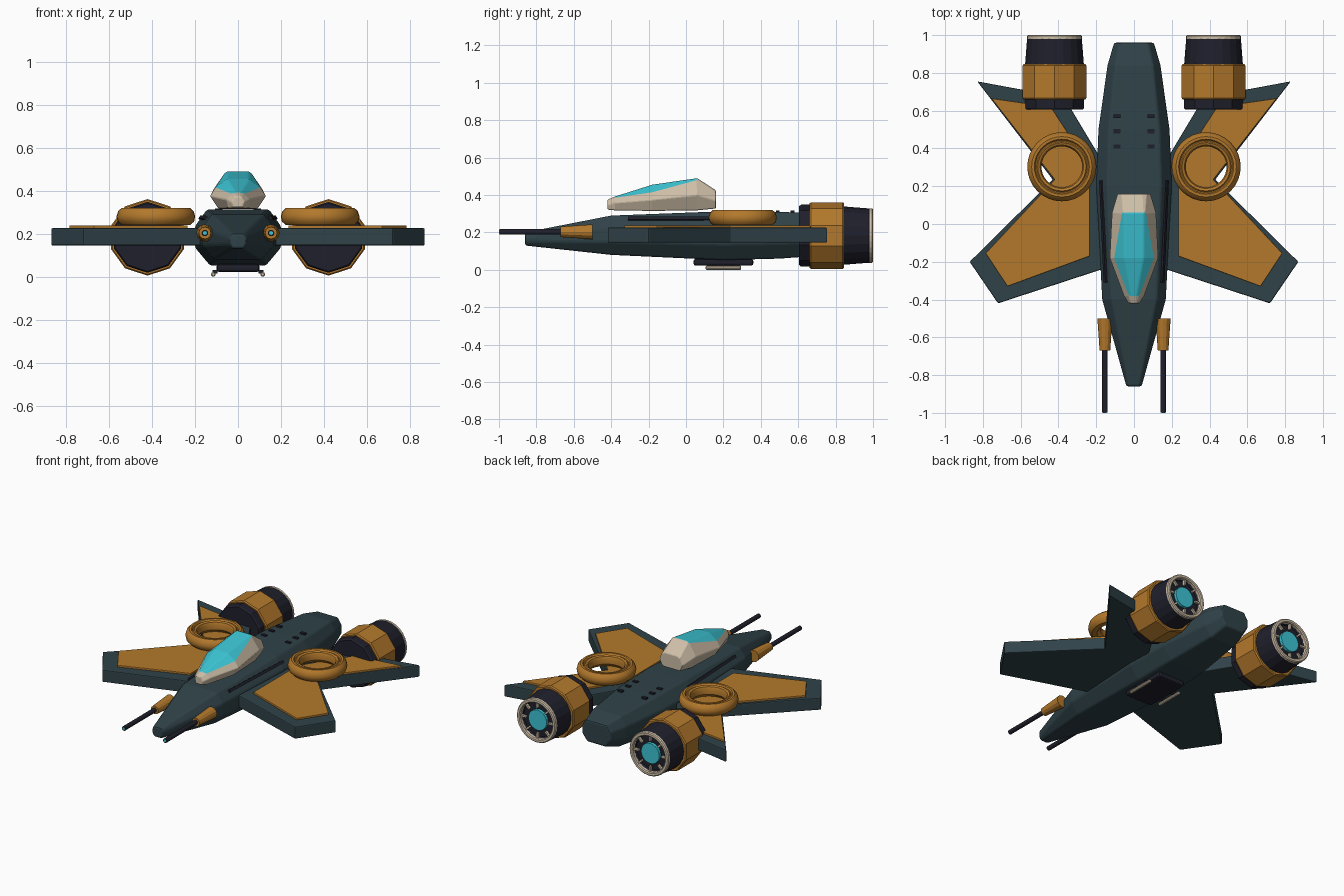
import bpy, bmesh, math
from mathutils import Matrix, Vector

if "Cube" in bpy.data.objects:
    bpy.data.objects.remove(bpy.data.objects["Cube"])


def mat(name, rgb):
    m = bpy.data.materials.new(name)
    m.diffuse_color = (*rgb, 1)
    m.use_nodes = True
    m.node_tree.nodes["Principled BSDF"].inputs["Base Color"].default_value = m.diffuse_color
    return m


TEAL = mat("dark_teal", (0.029, 0.055, 0.066))
ORANGE = mat("orange", (0.45, 0.19, 0.025))
BEIGE = mat("beige", (0.62, 0.52, 0.39))
NAVY = mat("near_black", (0.014, 0.014, 0.025))
CYAN = mat("cyan", (0.045, 0.56, 0.66))


def finish(name, bm, mats, mirror=False, bevel=0, smooth=False):
    """Turn a bmesh into an object, optionally bevelled and mirrored across x."""
    bmesh.ops.recalc_face_normals(bm, faces=bm.faces)
    me = bpy.data.meshes.new(name)
    bm.to_mesh(me)
    bm.free()
    for m in mats:
        me.materials.append(m)
    ob = bpy.data.objects.new(name, me)
    bpy.context.collection.objects.link(ob)
    if bevel:
        b = ob.modifiers.new("bevel", "BEVEL")
        b.width, b.segments, b.limit_method = bevel, 2, "ANGLE"
        b.angle_limit = math.radians(25)
    if mirror:
        m = ob.modifiers.new("mirror", "MIRROR")
        m.use_mirror_merge = False
    if smooth:
        bpy.ops.object.select_all(action="DESELECT")
        ob.select_set(True)
        bpy.context.view_layer.objects.active = ob
        bpy.ops.object.shade_smooth_by_angle(angle=math.radians(35))
    return ob


def loft(stations):
    """Symmetric hull: each station is (y, half section from bottom to top)."""
    bm = bmesh.new()
    rings = []
    for y, half in stations:
        pts = half + [(-x, z) for x, z in reversed(half)]
        rings.append([bm.verts.new((x, y, z)) for x, z in pts])
    n = len(rings[0])
    grid = [[bm.faces.new((a[i], a[(i + 1) % n], b[(i + 1) % n], b[i]))
             for i in range(n)] for a, b in zip(rings, rings[1:])]
    bm.faces.new(rings[0])
    bm.faces.new(rings[-1])
    return bm, grid


def lathe(name, profile, sides, center, axis, m, closed=False, **kw):
    """Revolve (radius, distance) pairs about an axis 'Y' or 'Z'."""
    bm = bmesh.new()
    rings = []
    for r, t in profile:
        ring = []
        for i in range(sides):
            a = 2 * math.pi * i / sides
            u, v = r * math.sin(a), r * math.cos(a)
            p = (u, t, v) if axis == "Y" else (u, v, t)
            ring.append(bm.verts.new(Vector(p) + Vector(center)))
        rings.append(ring)
    pairs = list(zip(rings, rings[1:]))
    if closed:
        pairs.append((rings[-1], rings[0]))
    else:
        bm.faces.new(rings[0])
        bm.faces.new(rings[-1])
    for a, b in pairs:
        for i in range(sides):
            j = (i + 1) % sides
            bm.faces.new((a[i], a[j], b[j], b[i]))
    return finish(name, bm, [m], mirror=True, **kw)


def slab(name, outline, z0, z1, m, bevel):
    """Extrude a flat outline upward."""
    bm = bmesh.new()
    f = bm.faces.new([bm.verts.new((x, y, z0)) for x, y in outline])
    up = bmesh.ops.extrude_face_region(bm, geom=[f], use_keep_orig=True)["geom"]
    for v in up:
        if isinstance(v, bmesh.types.BMVert):
            v.co.z = z1
    return finish(name, bm, [m], mirror=True, bevel=bevel)


def add_box(bm, center, size, rot=None):
    mx = Matrix.Translation(center) @ (rot or Matrix()) @ Matrix.Diagonal((*size, 1))
    bmesh.ops.create_cube(bm, size=1, matrix=mx)


# Fuselage: octagonal sections
hull = []
for y, w, zb, zt in [(-0.86, 0.04, 0.13, 0.2), (-0.4, 0.168, 0.08, 0.29),
                     (0.2, 0.2, 0.052, 0.313), (0.5, 0.188, 0.06, 0.31),
                     (0.84, 0.14, 0.085, 0.295), (0.96, 0.105, 0.125, 0.27)]:
    mid, h = (zb + zt) / 2, zt - zb
    hull.append((y, [(0.65 * w, zb), (w, mid - 0.18 * h),
                     (w, mid + 0.2 * h), (0.72 * w, zt)]))
bm, _ = loft(hull)
finish("fuselage", bm, [TEAL], bevel=0.01)

# Cockpit pod with glass faces on the upper front
bm, grid = loft([
    (-0.42, [(0.02, 0.322), (0.03, 0.345), (0.02, 0.37), (0.008, 0.375)]),
    (-0.38, [(0.045, 0.318), (0.055, 0.36), (0.028, 0.385), (0.012, 0.392)]),
    (-0.18, [(0.09, 0.315), (0.13, 0.375), (0.105, 0.415), (0.05, 0.455)]),
    (0.06, [(0.085, 0.318), (0.118, 0.40), (0.062, 0.482), (0.05, 0.49)]),
    (0.16, [(0.065, 0.328), (0.088, 0.37), (0.07, 0.415), (0.045, 0.425)])])
for row in grid[1:3]:
    for i in (2, 3, 4):
        row[i].material_index = 1
finish("cockpit", bm, [BEIGE, CYAN], bevel=0.006)

# Wings: forward blade and rear prong in one outline, with an orange top panel
slab("wing", [(0.12, -0.225), (0.17, -0.24), (0.72, -0.42), (0.87, -0.2),
              (0.43, 0.235), (0.83, 0.755), (0.37, 0.67), (0.19, 0.37),
              (0.12, 0.37)], 0.145, 0.226, TEAL, 0.006)
slab("wing_panel", [(0.235, -0.17), (0.67, -0.33), (0.785, -0.155),
                    (0.42, 0.235), (0.755, 0.665), (0.44, 0.62),
                    (0.31, 0.42), (0.235, 0.3)], 0.22, 0.238, ORANGE, 0.003)

# Lift rings on the wings, with a groove on top
lathe("lift_ring", [(0.128, 0.24), (0.16, 0.24), (0.178, 0.257), (0.183, 0.28),
                    (0.176, 0.304), (0.16, 0.319), (0.146, 0.319),
                    (0.14, 0.31), (0.134, 0.31), (0.128, 0.316),
                    (0.115, 0.31), (0.108, 0.295), (0.108, 0.262)],
      32, (0.382, 0.303, 0), "Z", ORANGE, closed=True, smooth=True)

# Engines
E = (0.421, 0, 0.183)
lathe("engine_intake", [(0.158, 0.605), (0.165, 0.615), (0.165, 0.67)], 10, E, "Y", NAVY)
lathe("engine_cowl", [(0.172, 0.66), (0.178, 0.668), (0.178, 0.838), (0.172, 0.846)],
      10, E, "Y", ORANGE)
lathe("engine_nozzle", [(0.156, 0.84), (0.145, 0.98), (0.122, 0.98), (0.115, 0.965)],
      20, E, "Y", NAVY)
lathe("exhaust_rim", [(0.14, 0.974), (0.146, 0.98), (0.146, 0.994), (0.14, 1.0),
                      (0.126, 1.0), (0.12, 0.994), (0.12, 0.974)],
      28, E, "Y", BEIGE, closed=True)
lathe("exhaust_glow", [(0.068, 0.96), (0.068, 0.984)], 20, E, "Y", CYAN)
bm = bmesh.new()
for i in range(8):
    rot = Matrix.Rotation(i * math.pi / 4, 4, "Y")
    pos = Vector(E) + rot @ Vector((0, 0.981, 0.104))
    add_box(bm, pos, (0.012, 0.016, 0.04), rot)
finish("exhaust_vanes", bm, [BEIGE], mirror=True)

# Guns beside the nose
G = (0.154, 0, 0.203)
lathe("gun_housing", [(0.028, -0.67), (0.04, -0.5)], 12, G, "Y", ORANGE)
lathe("gun_barrel", [(0.015, -0.998), (0.015, -0.6)], 12, G, "Y", NAVY)
lathe("gun_tip", [(0.009, -1.0), (0.009, -0.99)], 12, G, "Y", CYAN)

# Roof vents
bm = bmesh.new()
for y in (0.41, 0.49, 0.57):
    add_box(bm, (0.09, y, 0.307), (0.035, 0.02, 0.022))
finish("roof_vents", bm, [NAVY], mirror=True)

# Dark slots along the shoulders
bm = bmesh.new()
tilt = Matrix.Rotation(math.radians(-2.5), 4, "Z") @ Matrix.Rotation(math.radians(56), 4, "Y")
add_box(bm, (0.163, -0.04, 0.274), (0.018, 0.54, 0.012), tilt)
finish("shoulder_slot", bm, [NAVY], mirror=True)

# Belly hatch and skids
bm = bmesh.new()
add_box(bm, (0, 0.2, 0.04), (0.2, 0.32, 0.036))
finish("belly_hatch", bm, [NAVY], bevel=0.012)
lathe("skid", [(0.007, 0.105), (0.011, 0.11), (0.011, 0.29), (0.007, 0.295)],
      10, (0.115, 0, 0.011), "Y", BEIGE)
bm = bmesh.new()
for y in (0.15, 0.25):
    add_box(bm, (0.107, y, 0.023), (0.022, 0.014, 0.018))
finish("skid_bracket", bm, [NAVY], mirror=True)
# Settle everything on the ground plane
low = min(v.co.z for o in bpy.data.objects for v in o.data.vertices)
for o in bpy.data.objects:
    o.location.z -= low
